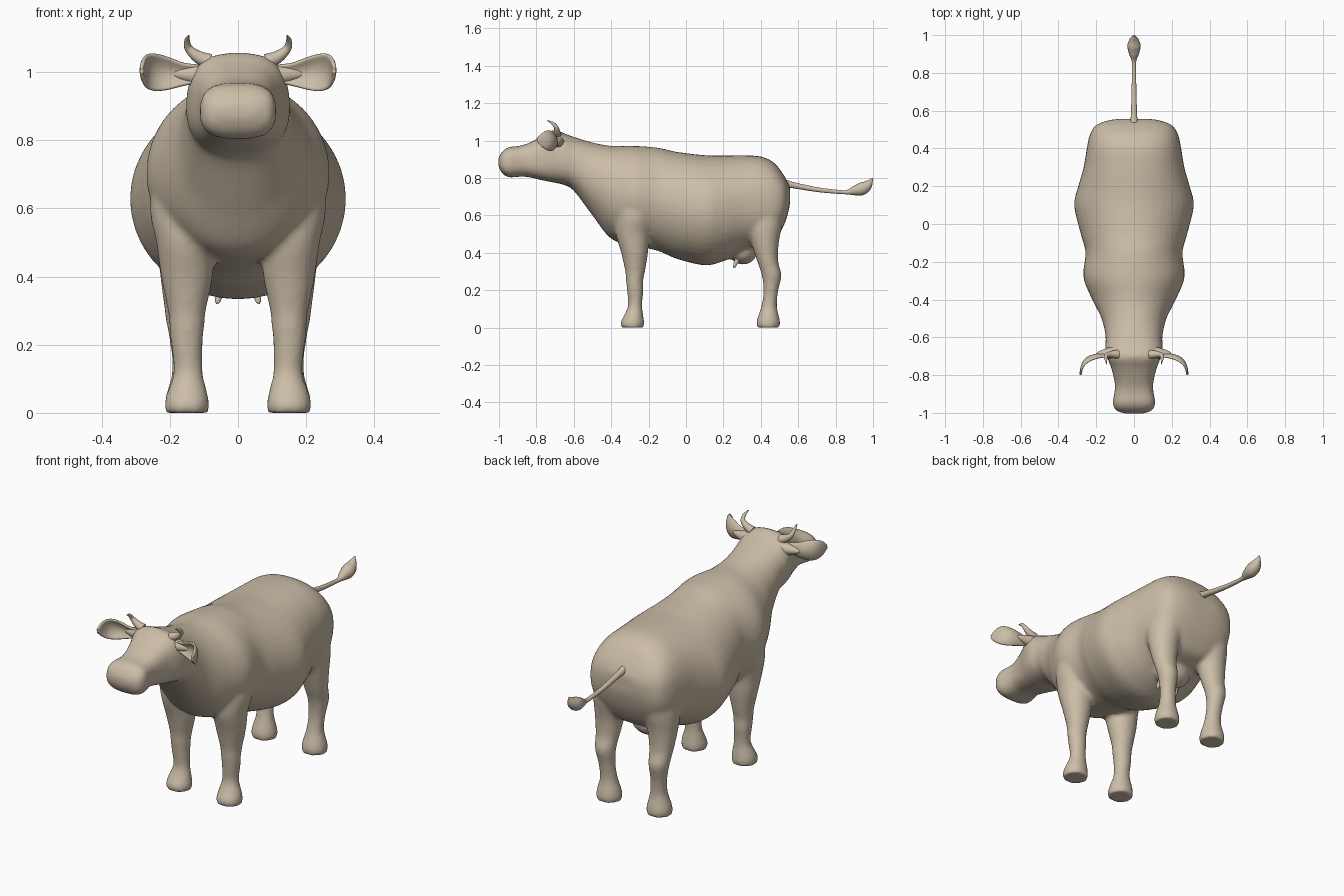
import bpy, bmesh, math
from mathutils import Vector

if "Cube" in bpy.data.objects:
    bpy.data.objects.remove(bpy.data.objects["Cube"])

hide = bpy.data.materials.new("warm_tan")
hide.diffuse_color = (0.60, 0.51, 0.39, 1)
hide.use_nodes = True
hide.node_tree.nodes["Principled BSDF"].inputs["Base Color"].default_value = hide.diffuse_color


def spline(rows, steps=6):
    """Catmull-Rom interpolation of parameter rows."""
    out = []
    for i in range(len(rows) - 1):
        p0, p1 = rows[max(i - 1, 0)], rows[i]
        p2, p3 = rows[i + 1], rows[min(i + 2, len(rows) - 1)]
        for k in range(steps):
            t = k / steps
            out.append([0.5 * (2 * b + (c - a) * t + (2 * a - 5 * b + 4 * c - d) * t * t
                               + (3 * b - a - 3 * c + d) * t ** 3)
                        for a, b, c, d in zip(p0, p1, p2, p3)])
    return out + [list(rows[-1])]


def superellipse(a, n):
    c, s = math.cos(a), math.sin(a)
    return (math.copysign(abs(c) ** (2 / n), c), math.copysign(abs(s) ** (2 / n), s))


def loft(bm, rings):
    """Skin closed rings of points and cap both ends."""
    vs = [[bm.verts.new(p) for p in r] for r in rings]
    n = len(vs[0])
    faces = [bm.faces.new((a[i], a[(i + 1) % n], b[(i + 1) % n], b[i]))
             for a, b in zip(vs, vs[1:]) for i in range(n)]
    faces += [bm.faces.new(vs[0][::-1]), bm.faces.new(vs[-1])]
    bmesh.ops.recalc_face_normals(bm, faces=faces)


def make_object(name, bm):
    me = bpy.data.meshes.new(name)
    bm.to_mesh(me)
    bm.free()
    me.materials.append(hide)
    for p in me.polygons:
        p.use_smooth = True
    ob = bpy.data.objects.new(name, me)
    bpy.context.collection.objects.link(ob)
    return ob


def tube(name, pts):
    """Tapered smooth tube through (x, y, z, radius) points."""
    cu = bpy.data.curves.new(name, 'CURVE')
    cu.dimensions = '3D'
    cu.bevel_depth = 1
    cu.bevel_resolution = 5
    cu.use_fill_caps = True
    rows = spline(pts)
    sp = cu.splines.new('POLY')
    sp.points.add(len(rows) - 1)
    for p, (x, y, z, r) in zip(sp.points, rows):
        p.co = (x, y, z, 1)
        p.radius = max(r, 0.001)
    sp.use_smooth = True
    cu.materials.append(hide)
    ob = bpy.data.objects.new(name, cu)
    bpy.context.collection.objects.link(ob)


SIDES = 40
ANG = [2 * math.pi * i / SIDES for i in range(SIDES)]

# trunk, neck and head: y, bottom z, top z, half width, squareness
trunk = [(-1.004, .865, .905, .05, 2.6), (-.99, .835, .93, .09, 2.8), (-.97, .813, .953, .107, 2.9),
         (-.94, .803, .967, .112, 2.9), (-.90, .806, .970, .105, 2.8), (-.85, .806, .983, .101, 2.7),
         (-.77, .788, 1.022, .118, 2.7), (-.705, .775, 1.057, .142, 2.7), (-.65, .762, 1.038, .153, 2.5),
         (-.60, .732, 1.02, .15, 2.3), (-.50, .60, .99, .172, 2.1), (-.40, .475, .972, .222, 2),
         (-.28, .44, .972, .268, 2), (-.15, .41, .962, .257, 2), (-.05, .368, .94, .283, 2),
         (.10, .333, .922, .317, 2), (.20, .355, .92, .295, 2.1), (.30, .40, .921, .267, 2.2),
         (.40, .43, .915, .25, 2.3), (.47, .46, .882, .235, 2.4), (.52, .54, .82, .205, 2.5),
         (.545, .61, .775, .15, 2.5), (.556, .66, .75, .09, 2.5)]
# legs: z, x, y, x radius, y radius
front_leg = [(.75, .155, -.27, .085, .11), (.6, .163, -.275, .095, .10), (.5, .155, -.285, .085, .09),
             (.4, .15, -.275, .076, .072), (.3, .15, -.272, .056, .053), (.25, .15, -.275, .051, .046),
             (.2, .15, -.272, .047, .044), (.12, .146, -.272, .043, .038), (.06, .149, -.281, .059, .053),
             (.03, .15, -.287, .065, .064), (0, .15, -.287, .064, .064)]
back_leg = [(.72, .125, .42, .10, .12), (.55, .145, .418, .095, .097), (.45, .157, .423, .077, .073),
            (.35, .16, .438, .062, .056), (.28, .16, .458, .053, .053), (.2, .155, .454, .044, .040),
            (.12, .15, .445, .044, .041), (.06, .15, .441, .059, .056), (.03, .15, .44, .065, .064),
            (0, .15, .44, .064, .063)]

bm = bmesh.new()
rings = []
for y, lo, hi, w, n in spline(trunk):
    rings.append([(w * c, y, (lo + hi) / 2 + (hi - lo) / 2 * s)
                  for c, s in (superellipse(a, n) for a in ANG)])
loft(bm, rings)
for side in (-1, 1):
    for leg in (front_leg, back_leg):
        loft(bm, [[(side * (x + rx * math.cos(a)), y + ry * math.sin(a), z) for a in ANG]
                  for z, x, y, rx, ry in spline(leg)])
# udder bulge
udder = bmesh.ops.create_uvsphere(bm, u_segments=24, v_segments=16, radius=1)
for v in udder["verts"]:
    v.co = Vector((v.co.x * .10, v.co.y * .075 + .305, v.co.z * .07 + .407))
body = make_object("body", bm)
rm = body.modifiers.new("blend", 'REMESH')
rm.mode = 'VOXEL'
rm.voxel_size = 0.011
rm.use_smooth_shade = True
sm = body.modifiers.new("soften", 'SMOOTH')
sm.factor = 0.5
sm.iterations = 8

# tail with tuft
tube("tail", [(0, .51, .775, .026), (0, .57, .762, .017), (0, .70, .738, .013), (0, .80, .727, .011),
              (0, .86, .724, .012), (0, .90, .732, .026), (0, .94, .742, .035),
              (0, .972, .763, .026), (0, .998, .80, .002)])

for side, label in ((-1, "left"), (1, "right")):
    # horn
    tube("horn_" + label, [(side * x, y, z, r) for x, y, z, r in
         [(.085, -.69, 1.03, .024), (.12, -.69, 1.046, .018), (.145, -.694, 1.07, .012),
          (.149, -.713, 1.093, .008), (.144, -.742, 1.107, .002)]])
    # teat
    tube("teat_" + label, [(side * .045, .285, .375, .02), (side * .054, .268, .35, .012),
                           (side * .06, .258, .325, .007), (side * .06, .257, .321, .001)])
    # cupped ear: spine x, y, z, half height
    spine = [(.115, -.688, .995, .026), (.16, -.690, .993, .033), (.205, -.693, .996, .048),
             (.24, -.705, .999, .055), (.265, -.728, 1.002, .050), (.278, -.762, 1.004, .032),
             (.283, -.797, 1.005, .006)]
    bm = bmesh.new()
    grid = []
    for x, y, z, h in spline(spine, 3):
        grid.append([bm.verts.new((side * x, y - .45 * h * (v / 4) ** 2, z + h * v / 4 - .004 * h))
                     for v in range(-4, 5)])
    for a, b in zip(grid, grid[1:]):
        for i in range(8):
            bm.faces.new((a[i], a[i + 1], b[i + 1], b[i]))
    bmesh.ops.recalc_face_normals(bm, faces=bm.faces)
    ear = make_object("ear_" + label, bm)
    so = ear.modifiers.new("thickness", 'SOLIDIFY')
    so.thickness = 0.012
    so.offset = 0
    ear.modifiers.new("round", 'SUBSURF').levels = 1
    # fleshy ear root
    tube("ear_root_" + label, [(side * .10, -.682, .99, .036), (side * .145, -.685, .992, .026),
                               (side * .185, -.687, .994, .013), (side * .20, -.69, .994, .002)])
